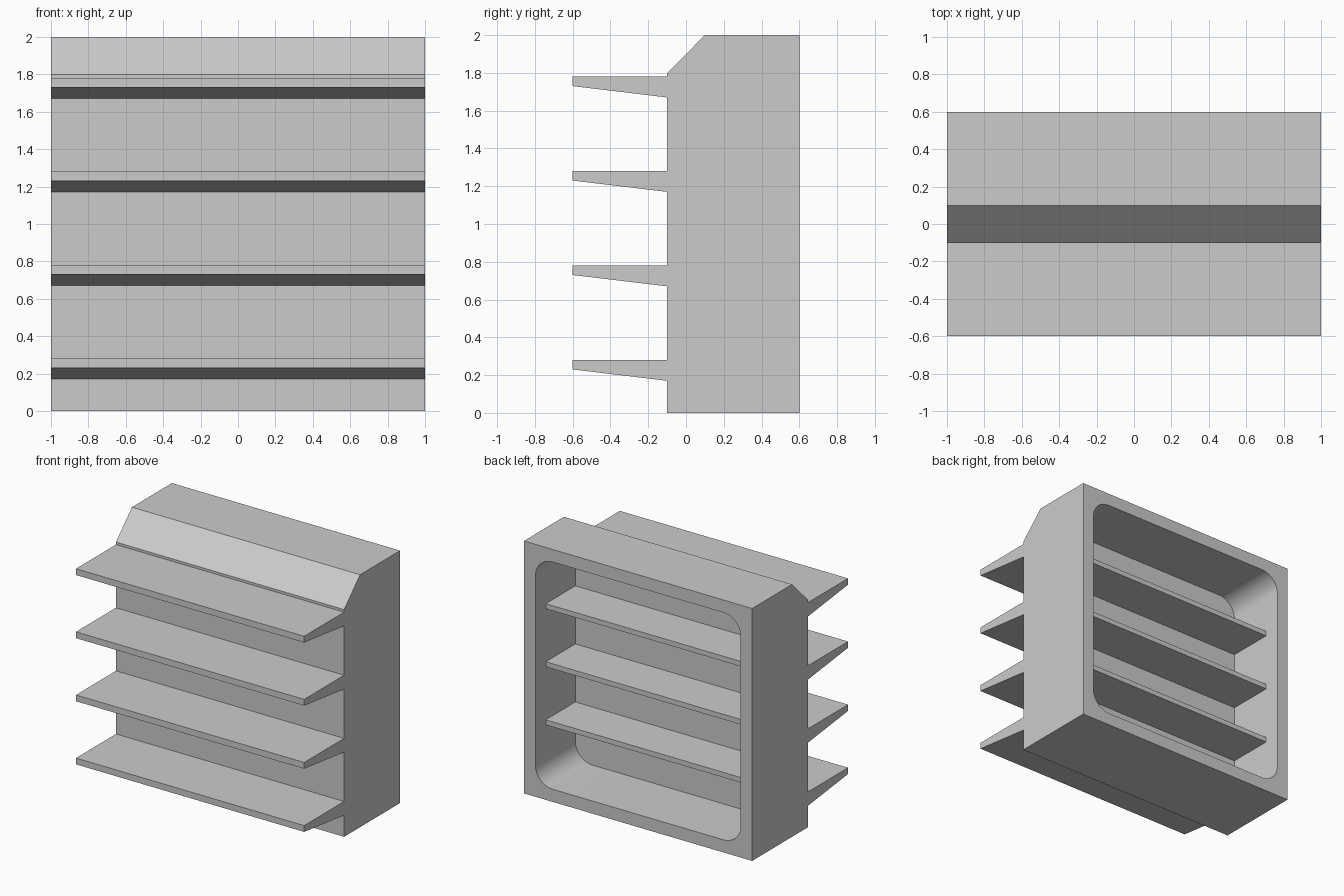
import bpy, bmesh, math

cube = bpy.data.objects.get("Cube")
if cube:
    bpy.data.objects.remove(cube, do_unlink=True)

# Single plain grey
grey = bpy.data.materials.new("plain_grey")
grey.use_nodes = True
colour = (0.6, 0.6, 0.6, 1)
grey.diffuse_color = colour
grey.node_tree.nodes["Principled BSDF"].inputs["Base Color"].default_value = colour


def extrude(name, points, offset):
    """Extrude a closed flat outline by an offset vector."""
    bm = bmesh.new()
    face = bm.faces.new([bm.verts.new(p) for p in points])
    ext = bmesh.ops.extrude_face_region(bm, geom=[face])
    moved = [v for v in ext["geom"] if isinstance(v, bmesh.types.BMVert)]
    bmesh.ops.translate(bm, verts=moved, vec=offset)
    bmesh.ops.recalc_face_normals(bm, faces=bm.faces)
    mesh = bpy.data.meshes.new(name)
    bm.to_mesh(mesh)
    bm.free()
    mesh.materials.append(grey)
    obj = bpy.data.objects.new(name, mesh)
    bpy.context.collection.objects.link(obj)
    return obj


# Housing outline in y, z: back block, chamfered top and tapered front fins
outline = [(0.6, 0), (0.6, 2), (0.1, 2), (-0.1, 1.8)]
for i in reversed(range(4)):
    z = i * 0.5
    outline += [(-0.1, z + 0.28), (-0.6, z + 0.28), (-0.6, z + 0.23), (-0.1, z + 0.17)]
outline.append((-0.1, 0))
housing = extrude("finned_housing", [(-1, y, z) for y, z in outline], (2, 0, 0))

# Rounded recess cut into the back
radius, half, steps = 0.15, 0.9, 10
recess = []
for corner in range(4):
    mid = math.radians(45 + 90 * corner)
    cx = math.copysign(half - radius, math.cos(mid))
    cz = 1 + math.copysign(half - radius, math.sin(mid))
    for s in range(steps + 1):
        a = math.radians(90 * (corner + s / steps))
        recess.append((cx + radius * math.cos(a), 0.1, cz + radius * math.sin(a)))
cutter = extrude("recess_cutter", recess, (0, 0.7, 0))
cutter.hide_render = True

cut = housing.modifiers.new("recess", "BOOLEAN")
cut.operation = "DIFFERENCE"
cut.solver = "EXACT"
cut.object = cutter
bpy.ops.object.select_all(action="DESELECT")
bpy.context.view_layer.objects.active = housing
housing.select_set(True)
bpy.ops.object.modifier_apply(modifier=cut.name)
bpy.data.objects.remove(cutter, do_unlink=True)
bpy.ops.object.shade_smooth_by_angle(angle=math.radians(30))

# Thin shelves inside the recess, let slightly into its walls
for i, name in enumerate(("lower_shelf", "middle_shelf", "upper_shelf")):
    z = 0.52 + 0.46 * i
    side = [(0.08, z), (0.47, z), (0.47, z + 0.04), (0.08, z + 0.04)]
    extrude(name, [(-0.92, y, h) for y, h in side], (1.84, 0, 0))
